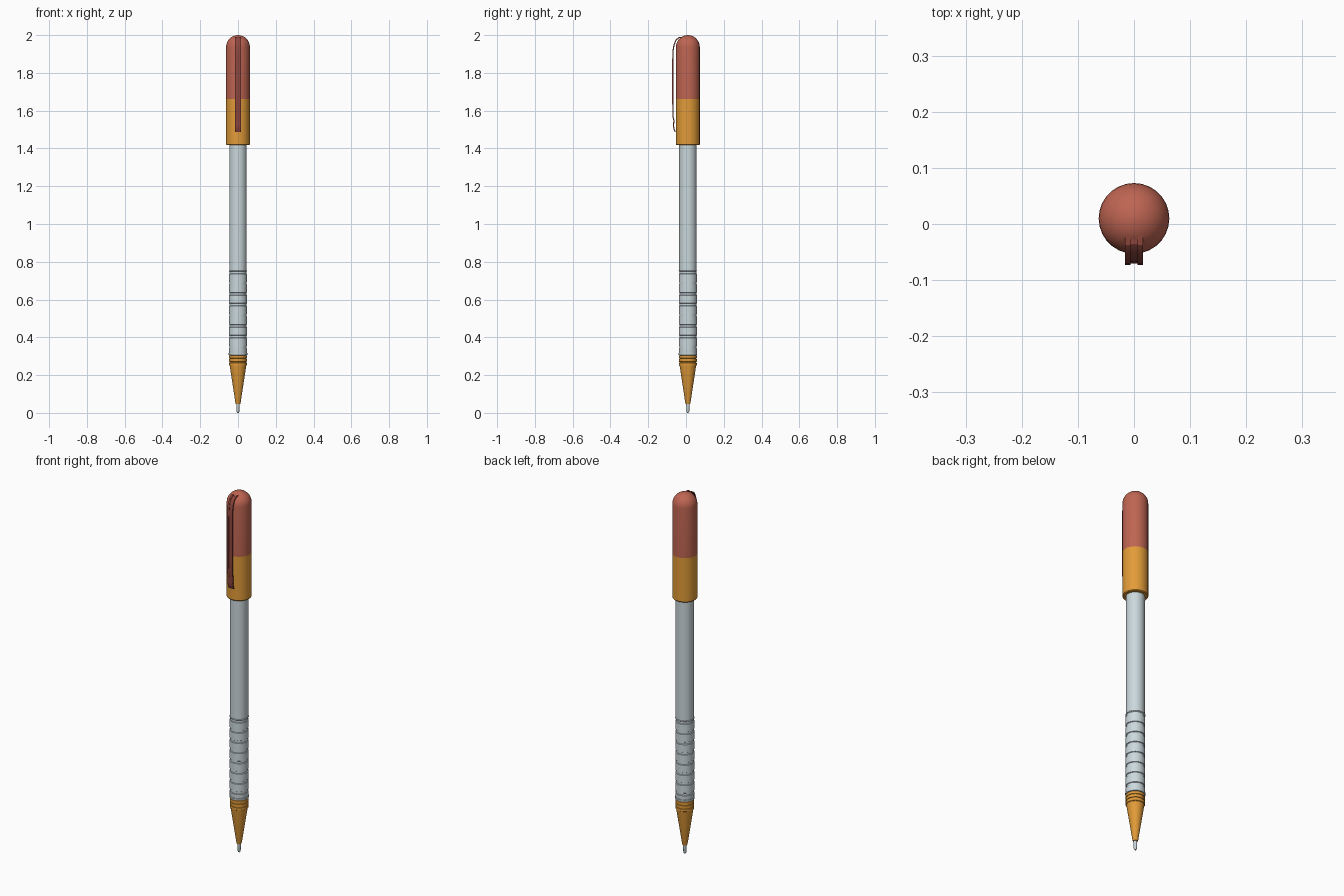
import bpy, bmesh, math
from mathutils import Vector

cube = bpy.data.objects.get("Cube")
if cube:
    bpy.data.objects.remove(cube)

AXIS_Y = 0.01
SIDES = 28


def material(name, rgb):
    m = bpy.data.materials.new(name)
    m.use_nodes = True
    m.diffuse_color = (*rgb, 1)
    bsdf = next(n for n in m.node_tree.nodes if n.type == 'BSDF_PRINCIPLED')
    bsdf.inputs["Base Color"].default_value = (*rgb, 1)
    return m


RED = material("terracotta red", (0.52, 0.13, 0.085))
DARK_RED = material("dark red", (0.27, 0.06, 0.045))
ORANGE = material("amber orange", (0.76, 0.33, 0.04))
GREY = material("pale blue grey", (0.60, 0.69, 0.72))


def finish(bm, name, mat):
    bmesh.ops.recalc_face_normals(bm, faces=bm.faces)
    me = bpy.data.meshes.new(name)
    bm.to_mesh(me)
    bm.free()
    ob = bpy.data.objects.new(name, me)
    bpy.context.collection.objects.link(ob)
    me.materials.append(mat)
    bpy.ops.object.select_all(action='DESELECT')
    ob.select_set(True)
    bpy.context.view_layer.objects.active = ob
    bpy.ops.object.shade_smooth_by_angle(angle=math.radians(32))
    return ob


def lathe(name, profile, mat):
    """Turn (radius, height) pairs around the pen axis and close both ends."""
    bm = bmesh.new()
    rings = []
    for r, z in profile:
        ring = []
        for i in range(SIDES):
            a = math.tau * i / SIDES
            ring.append(bm.verts.new((r * math.cos(a), AXIS_Y + r * math.sin(a), z)))
        rings.append(ring)
    for lo, hi in zip(rings, rings[1:]):
        for i in range(SIDES):
            j = (i + 1) % SIDES
            bm.faces.new((lo[i], lo[j], hi[j], hi[i]))
    bm.faces.new(rings[0])
    bm.faces.new(rings[-1])
    return finish(bm, name, mat)


# Writing point and cone
lathe("writing_point", [(0.004, 0), (0.008, 0.008), (0.009, 0.06)], GREY)
lathe("tip_cone", [(0.012, 0.048), (0.014, 0.055), (0.044, 0.252)], ORANGE)

# Ringed collar above the cone
collar = [(0.044, 0.25)]
for k in range(3):
    z = 0.252 + k * 0.019
    collar += [(0.047, z), (0.047, z + 0.013), (0.044, z + 0.014), (0.044, z + 0.018)]
lathe("tip_collar", collar, ORANGE)

# Grip with evenly spaced grooves
grip = [(0.044, 0.305), (0.049, 0.307), (0.049, 0.316), (0.047, 0.317)]
for k in range(8):
    z = 0.34 + k * 0.0565
    grip += [(0.048, z), (0.0445, z + 0.002), (0.0445, z + 0.013), (0.048, z + 0.015)]
grip += [(0.049, 0.752), (0.046, 0.755)]
lathe("grip", grip, GREY)

# Plain barrel
lathe("barrel", [(0.046, 0.75), (0.046, 1.45)], GREY)

# Cap in two colours with a domed end
lathe("cap_band", [(0.06, 1.417), (0.063, 1.421), (0.063, 1.663)], ORANGE)
dome = [(0.063, 1.663)]
for k in range(9):
    a = math.radians(k * 11)
    dome.append((0.063 * math.cos(a), 1.937 + 0.063 * math.sin(a)))
lathe("cap_top", dome, RED)

# Pocket clip: a thin bent strip with a shallow channel down its middle
path = [Vector((0, y, z)) for y, z in (
    (-0.018, 1.988), (-0.036, 1.987), (-0.052, 1.975), (-0.063, 1.95),
    (-0.068, 1.92), (-0.07, 1.87), (-0.07, 1.65), (-0.069, 1.57),
    (-0.064, 1.548), (-0.066, 1.52), (-0.063, 1.50), (-0.057, 1.487))]
HALF, SLOT, THICK = 0.016, 0.006, 0.003
bm = bmesh.new()
sections = []
for i, p in enumerate(path):
    along = (path[min(i + 1, len(path) - 1)] - path[max(i - 1, 0)]).normalized()
    out = Vector((0, along.z, -along.y))
    depth = 0.003 if p.z > 1.56 else 0
    shape = [(-HALF, -THICK), (-HALF, THICK), (-SLOT, THICK), (-SLOT, THICK - depth),
             (SLOT, THICK - depth), (SLOT, THICK), (HALF, THICK), (HALF, -THICK)]
    sections.append([bm.verts.new(p + Vector((x, 0, 0)) + out * d) for x, d in shape])
for a, b in zip(sections, sections[1:]):
    for i in range(len(a)):
        j = (i + 1) % len(a)
        bm.faces.new((a[i], a[j], b[j], b[i]))
bm.faces.new(sections[0])
bm.faces.new(sections[-1])
bmesh.ops.remove_doubles(bm, verts=bm.verts, dist=0.00001)
finish(bm, "pocket_clip", DARK_RED)
